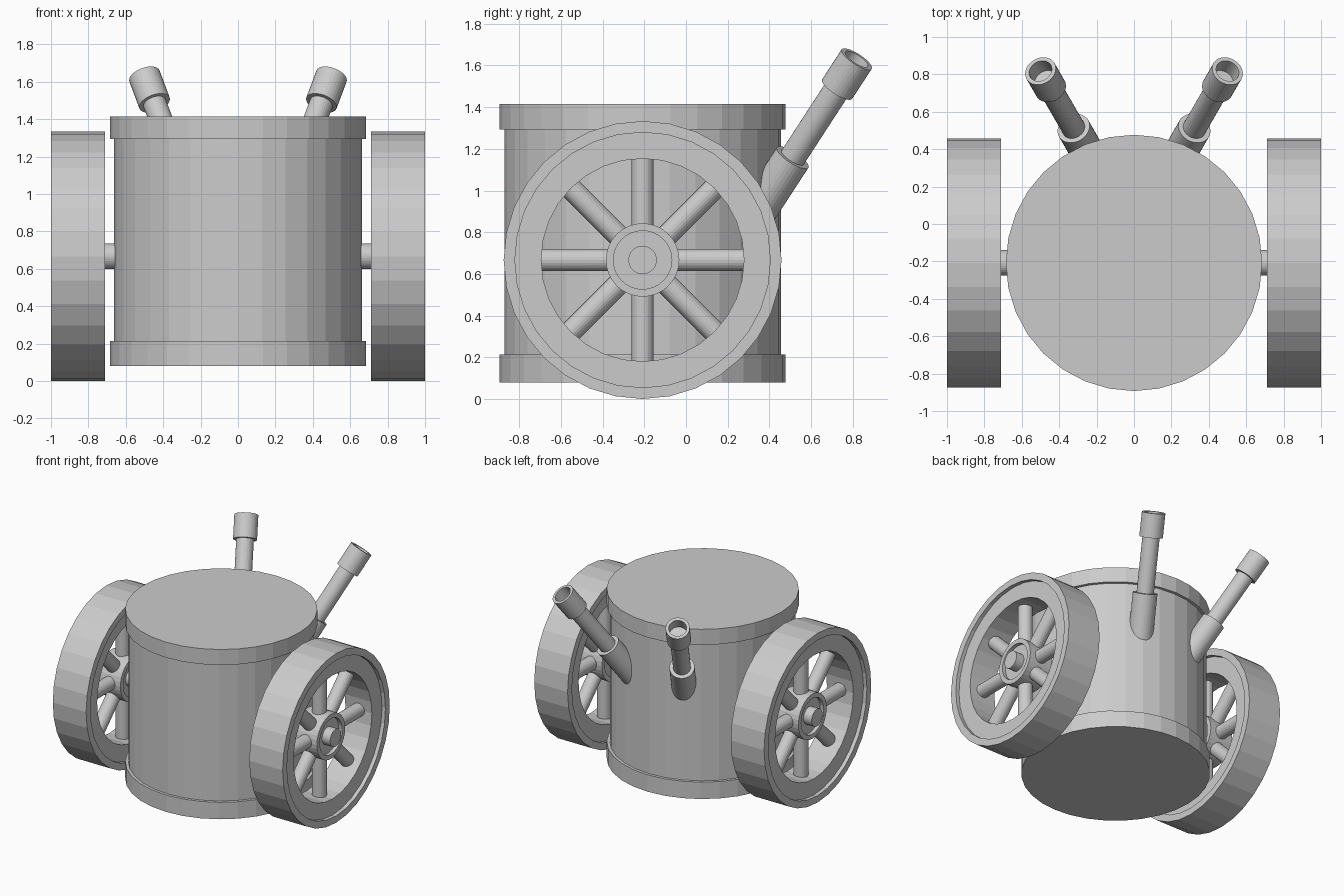
import bpy, bmesh
from math import sin, cos, pi, radians
from mathutils import Matrix, Vector

if "Cube" in bpy.data.objects:
    bpy.data.objects.remove(bpy.data.objects["Cube"])

WHEEL_Y, WHEEL_Z = -0.208, 0.667


def turned(name, profile, matrix, closed=False, sides=32):
    """Revolve (radius, height) points about local z; ends are capped unless closed into a ring."""
    bm = bmesh.new()
    rings = [[bm.verts.new((r * cos(2 * pi * i / sides), r * sin(2 * pi * i / sides), h))
              for i in range(sides)] for r, h in profile]
    pairs = list(zip(rings, rings[1:]))
    if closed:
        pairs.append((rings[-1], rings[0]))
    else:
        bm.faces.new(rings[0])
        bm.faces.new(rings[-1])
    for a, b in pairs:
        for i in range(sides):
            j = (i + 1) % sides
            bm.faces.new((a[i], a[j], b[j], b[i]))
    bmesh.ops.recalc_face_normals(bm, faces=bm.faces)
    mesh = bpy.data.meshes.new(name)
    bm.to_mesh(mesh)
    bm.free()
    obj = bpy.data.objects.new(name, mesh)
    obj.matrix_world = matrix
    bpy.context.collection.objects.link(obj)
    return obj


def aim(origin, direction):
    """Matrix placing local z along a direction."""
    return Matrix.Translation(origin) @ Vector(direction).to_track_quat('Z', 'Y').to_matrix().to_4x4()


# Drum body with a raised band at each end
turned("drum_body", [(0.685, 0.08), (0.685, 0.213), (0.663, 0.213), (0.663, 1.293),
                     (0.685, 1.293), (0.685, 1.415)], Matrix.Translation((0, WHEEL_Y, 0)))

# Axle through the drum and both hubs
turned("axle", [(0.068, -0.995), (0.068, 0.995)], aim((0, WHEEL_Y, WHEEL_Z), (1, 0, 0)))

for side, label in ((1, "right"), (-1, "left")):
    centre = Vector((side * 0.855, WHEEL_Y, WHEEL_Z))
    along_axle = aim(centre, (side, 0, 0))

    # Rim with a lip on both faces
    turned(label + "_wheel_rim", [(0.666, -0.145), (0.666, 0.145), (0.612, 0.145), (0.612, 0.115),
                                  (0.486, 0.115), (0.486, -0.115), (0.612, -0.115), (0.612, -0.145)],
           along_axle, closed=True)

    # Hub with recessed faces
    turned(label + "_wheel_hub", [(0.14, -0.07), (0.14, -0.1), (0.176, -0.1),
                                  (0.176, 0.1), (0.14, 0.1), (0.14, 0.07)], along_axle)

    # Eight round spokes
    for k in range(8):
        a = k * pi / 4
        turned(f"{label}_spoke_{k + 1}", [(0.053, 0.15), (0.053, 0.51)],
               aim(centre, (0, cos(a), sin(a))), sides=24)

    # Angled pipe: socket sunk in the drum, tube and hollow end collar
    yaw, tilt = radians(30), radians(36.9)
    direction = Vector((side * sin(yaw) * sin(tilt), cos(yaw) * sin(tilt), cos(tilt)))
    pipe = aim((side * 0.5, 0.818, 1.63), direction)
    turned(label + "_pipe_socket", [(0.09, -1.04), (0.09, -0.59)], pipe)
    turned(label + "_pipe_tube", [(0.063, -0.95), (0.063, -0.12)], pipe)
    turned(label + "_pipe_collar", [(0.086, -0.18), (0.086, 0), (0.064, 0), (0.064, -0.1)], pipe)
